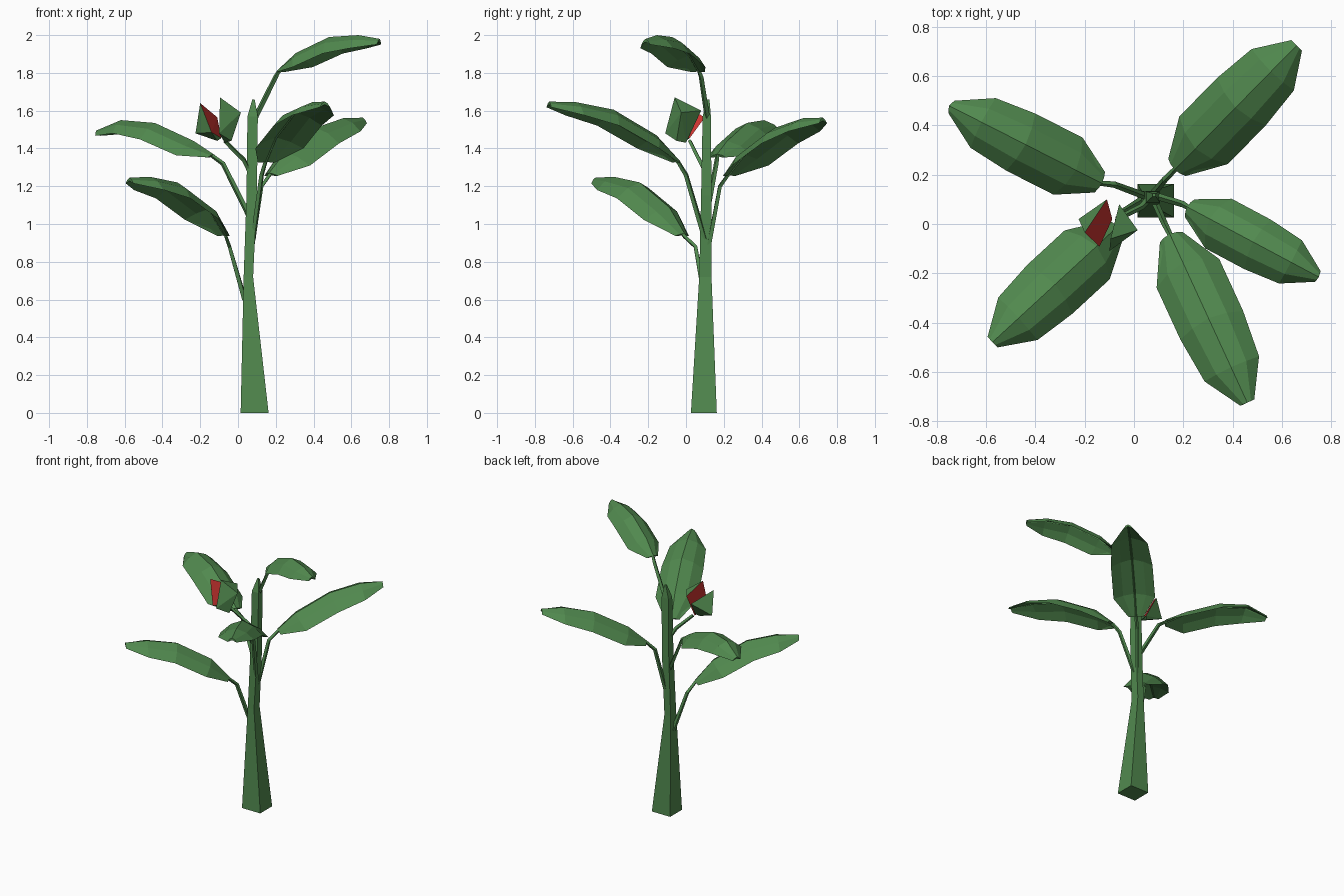
import bpy, bmesh, math
from mathutils import Vector

if "Cube" in bpy.data.objects:
    bpy.data.objects.remove(bpy.data.objects["Cube"])


def material(name, rgb):
    m = bpy.data.materials.new(name)
    m.diffuse_color = (*rgb, 1)
    m.use_nodes = True
    m.node_tree.nodes["Principled BSDF"].inputs["Base Color"].default_value = m.diffuse_color
    return m


GREEN = material("leaf green", (0.082, 0.25, 0.077))
RED = material("petal red", (0.6, 0.035, 0.03))


def finish(name, bm, mats):
    me = bpy.data.meshes.new(name)
    bm.to_mesh(me)
    bm.free()
    for m in mats:
        me.materials.append(m)
    ob = bpy.data.objects.new(name, me)
    bpy.context.collection.objects.link(ob)
    return ob


def loft(name, rings):
    """Skin a closed tube through rings of equal point count."""
    bm = bmesh.new()
    vs = [[bm.verts.new(p) for p in r] for r in rings]
    n = len(vs[0])
    for a, b in zip(vs, vs[1:]):
        for i in range(n):
            j = (i + 1) % n
            bm.faces.new((a[i], a[j], b[j], b[i]))
    bm.faces.new(vs[0])
    bm.faces.new(vs[-1])
    bmesh.ops.recalc_face_normals(bm, faces=bm.faces)
    return finish(name, bm, [GREEN])


def sepal(name, pts, inward):
    """Green solid whose faces looking along the inward direction are red."""
    bm = bmesh.new()
    for p in pts:
        bm.verts.new(p)
    bmesh.ops.convex_hull(bm, input=bm.verts)
    bmesh.ops.recalc_face_normals(bm, faces=bm.faces)
    bm.normal_update()
    for f in bm.faces:
        f.material_index = int(f.normal.dot(Vector(inward).normalized()) > 0.8)
    return finish(name, bm, [GREEN, RED])


def stem(name, pts, radii):
    """Thin square tube along a path."""
    pts = [Vector(p) for p in pts]
    rings = []
    for i, p in enumerate(pts):
        t = (pts[min(i + 1, len(pts) - 1)] - pts[max(i - 1, 0)]).normalized()
        s = t.cross(Vector((0, 0, 1))).normalized()
        u = s.cross(t)
        r = radii[i]
        rings.append([p + s * r, p + u * r, p - s * r, p - u * r])
    loft(name, rings)


# Square tapering trunk with a pointed top: x0, x1, y0, y1, z
trunk = [(0.014, 0.162, 0.026, 0.163, 0), (0.03, 0.08, 0.07, 0.135, 0.72),
         (0.045, 0.1, 0.08, 0.135, 1.15), (0.05, 0.105, 0.088, 0.132, 1.57),
         (0.076, 0.088, 0.112, 0.124, 1.66)]
loft("trunk", [[(a, c, z), (b, c, z), (b, d, z), (a, d, z)] for a, b, c, d, z in trunk])

# Leaf: half width and edge droop at five stations along the rib
STATIONS = (0.0, 0.17, 0.5, 0.79, 1.0)
WIDTH = (0.36, 1.0, 1.0, 0.87, 0.22)
DROOP = (0.02, 0.085, 0.09, 0.07, 0.03)


def leaf(name, base, tip, heights, half, path):
    base, tip = Vector((*base, 0)), Vector((*tip, 0))
    side = (tip - base).cross(Vector((0, 0, 1))).normalized()
    rib = [base.lerp(tip, t) + Vector((0, 0, z)) for t, z in zip(STATIONS, heights)]
    top = [(-1, -1), (-0.55, -0.35), (0, 0), (0.55, -0.35), (1, -1)]
    under = top[3:0:-1]
    thick = 0.014
    rings = []
    for i, p in enumerate(rib):
        tan = (rib[min(i + 1, 4)] - rib[max(i - 1, 0)]).normalized()
        up = side.cross(tan)
        w, d = half * WIDTH[i], DROOP[i]
        ring = [p + side * (w * a) + up * (d * b) for a, b in top]
        ring += [p + side * (w * a) + up * (d * b - thick) for a, b in under]
        rings.append(ring)
    loft(name, rings)
    # Stalk out of the trunk, continuing as a rib beneath the leaf
    under_rib = [p - Vector((0, 0, 0.014)) for p in rib]
    stem(name + "_stalk", list(path) + under_rib,
         [0.015, 0.013, 0.011, 0.01, 0.009, 0.008, 0.005])


leaf("low_left_leaf", (-0.065, -0.01), (-0.575, -0.48), (0.95, 1.09, 1.22, 1.25, 1.245), 0.135,
     [(0.035, 0.1, 0.6), (-0.045, 0.05, 0.88)])
leaf("front_leaf", (0.145, -0.04), (0.46, -0.725), (1.34, 1.47, 1.605, 1.645, 1.648), 0.14,
     [(0.08, 0.1, 0.92), (0.125, 0.0, 1.26)])
leaf("back_right_leaf", (0.165, 0.22), (0.66, 0.725), (1.27, 1.38, 1.51, 1.56, 1.563), 0.138,
     [(0.075, 0.12, 0.88), (0.125, 0.18, 1.2)])
leaf("back_left_leaf", (-0.13, 0.165), (-0.75, 0.48), (1.37, 1.44, 1.535, 1.55, 1.495), 0.13,
     [(0.055, 0.11, 1.05), (-0.08, 0.16, 1.32)])
leaf("top_leaf", (0.215, 0.07), (0.75, -0.215), (1.82, 1.905, 1.99, 2.0, 1.98), 0.114,
     [(0.085, 0.115, 1.55), (0.2, 0.08, 1.78)])

# Flower bud: stalk and two green sepals with red inner faces
stem("bud_stalk", [(0.07, 0.11, 1.26), (0.03, 0.07, 1.34), (-0.07, 0.02, 1.44)],
     [0.015, 0.013, 0.011])
sepal("left_sepal", [(-0.2, -0.035, 1.64), (-0.11, 0.1, 1.565), (-0.088, 0.02, 1.455),
                     (-0.14, -0.092, 1.485), (-0.225, 0.02, 1.48), (-0.11, 0.0, 1.44)],
      (0.85, -0.3, 0.45))
sepal("right_sepal", [(-0.095, -0.06, 1.67), (-0.06, 0.08, 1.6), (-0.07, 0.0, 1.43),
                      (-0.1, -0.11, 1.48), (0.015, -0.025, 1.59), (-0.035, -0.05, 1.44)],
      (-0.97, 0.22, -0.05))
